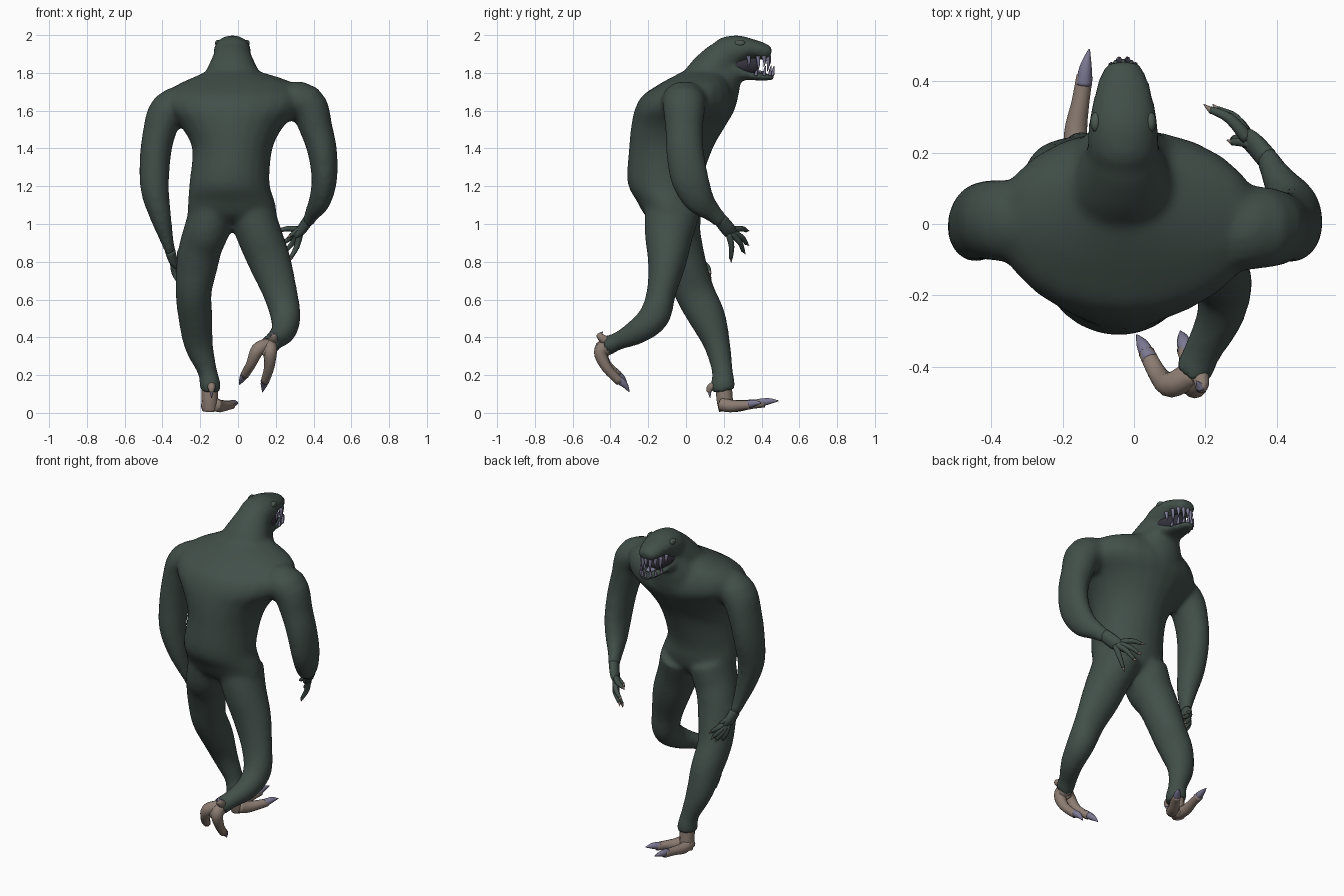
import bpy, bmesh, math
from mathutils import Vector


def material(name, rgb):
    m = bpy.data.materials.new(name)
    m.diffuse_color = (*rgb, 1)
    return m


GREEN = material("dark green hide", (0.054, 0.078, 0.067))
LID = material("eye green", (0.075, 0.1, 0.085))
SKIN = material("brown toe skin", (0.265, 0.205, 0.17))
CLAW = material("violet grey claw", (0.2, 0.19, 0.29))
MOUTH = material("dark mouth", (0.035, 0.032, 0.045))


def resample(pts, steps):
    """Catmull-Rom through (x, y, z, rx, ry) stations."""
    P = [pts[0]] + list(pts) + [pts[-1]]
    out = []
    for i in range(1, len(P) - 2):
        for s in range(steps):
            t = s / steps
            out.append([0.5 * (2 * b + (c - a) * t + (2 * a - 5 * b + 4 * c - d) * t * t
                               + (3 * b - a - 3 * c + d) * t ** 3)
                        for a, b, c, d in zip(*P[i - 1:i + 3])])
    out.append(list(pts[-1]))
    return out


def loft(bm, pts, sides=24, steps=4, level=False):
    """Closed elliptical tube through the stations; level keeps the rings horizontal."""
    pts = [p if len(p) == 5 else (*p, p[3]) for p in pts]
    st = resample(pts, steps)
    rings = []
    for i, p in enumerate(st):
        t = (Vector(st[min(i + 1, len(st) - 1)][:3]) - Vector(st[max(i - 1, 0)][:3])).normalized()
        if level:
            t = Vector((0, 0, 1))
        side = (Vector((1, 0, 0)) - t * t.x).normalized()
        up = t.cross(side)
        rings.append([bm.verts.new(Vector(p[:3]) + side * p[3] * math.cos(a) + up * p[4] * math.sin(a))
                      for a in (2 * math.pi * k / sides for k in range(sides))])
    new = []
    for r, q in zip(rings, rings[1:]):
        for k in range(sides):
            n = (k + 1) % sides
            new.append(bm.faces.new((r[k], r[n], q[n], q[k])))
    new.append(bm.faces.new(rings[0][::-1]))
    new.append(bm.faces.new(rings[-1]))
    bmesh.ops.recalc_face_normals(bm, faces=new)


def finish(name, bm, mat):
    me = bpy.data.meshes.new(name)
    bm.to_mesh(me)
    bm.free()
    me.materials.append(mat)
    for p in me.polygons:
        p.use_smooth = True
    ob = bpy.data.objects.new(name, me)
    bpy.context.collection.objects.link(ob)
    return ob


def tubes(name, mat, paths, sides=10):
    bm = bmesh.new()
    for p in paths:
        loft(bm, p, sides)
    return finish(name, bm, mat)


# Body: torso, neck, head, jaw and limbs fused into one smooth hide
X = -0.03
torso = [(X, -.08, 1.01, .15, .09), (X, -.085, 1.05, .23, .135), (-.035, -.095, 1.12, .23, .165),
         (-.045, -.115, 1.22, .212, .195), (X, -.08, 1.4, .213, .222), (X, -.04, 1.52, .275, .25),
         (-.02, -.005, 1.61, .36, .265), (-.012, .015, 1.68, .365, .245), (-.005, .045, 1.735, .32, .195),
         (-.01, .07, 1.775, .23, .15), (X, .1, 1.81, .13, .11)]
throat = [(X, .11, 1.64, .19, .16), (X, .14, 1.72, .165, .145), (X, .165, 1.78, .135, .125),
          (X, .185, 1.83, .105, .1), (X, .2, 1.87, .08, .08)]
neck = [(X, .06, 1.72, .17, .11), (X, .13, 1.8, .14, .115), (X, .19, 1.87, .108, .1), (X, .24, 1.9, .09, .08)]
skull = [(X, .15, 1.88, .07, .05), (X, .2, 1.895, .098, .09), (X, .28, 1.922, .097, .08),
         (X, .35, 1.928, .085, .052), (X, .41, 1.912, .068, .046), (X, .45, 1.9, .045, .034)]
jaw = [(X, .17, 1.79, .1, .09), (X, .26, 1.805, .09, .06), (X, .32, 1.79, .076, .028),
       (X, .4, 1.778, .058, .02), (X, .465, 1.78, .035, .018)]
arm_r = [(.22, -.01, 1.65, .105, .125), (.36, -.01, 1.635, .105, .115), (.415, -.01, 1.5, .087, .1),
         (.447, -.005, 1.38, .078, .1), (.457, .02, 1.24, .068, .1), (.435, .07, 1.13, .058, .082),
         (.395, .14, 1.06, .04, .052), (.37, .19, 1.01, .03, .042)]
arm_l = [(-.25, 0, 1.64, .105, .12), (-.37, .01, 1.6, .1, .115), (-.42, .01, 1.47, .086, .11),
         (-.44, 0, 1.33, .081, .103), (-.44, -.02, 1.18, .075, .085), (-.41, -.015, 1.04, .057, .066),
         (-.378, .01, .92, .037, .046), (-.358, .03, .85, .028, .036)]
leg_l = [(-.13, -.07, 1.08, .125, .15), (-.165, -.06, .97, .12, .14), (-.197, -.03, .88, .114, .12),
         (-.217, 0, .78, .11, .11), (-.235, .045, .64, .096, .106), (-.225, .115, .5, .09, .097),
         (-.208, .165, .36, .077, .07), (-.162, .193, .22, .052, .056), (-.148, .195, .15, .057, .066),
         (-.148, .2, .115, .053, .06)]
leg_r = [(.065, -.07, 1.08, .125, .15), (.11, -.09, .95, .12, .13), (.168, -.1, .8, .113, .103),
         (.222, -.13, .64, .092, .078), (.252, -.168, .51, .08, .082), (.24, -.26, .43, .066, .068),
         (.19, -.36, .38, .053, .048), (.165, -.42, .355, .056, .056)]
bm = bmesh.new()
loft(bm, torso, level=True)
loft(bm, throat, level=True)
for part in (neck, skull, jaw, arm_r, arm_l, leg_l, leg_r):
    loft(bm, part)
body = finish("body", bm, GREEN)
rm = body.modifiers.new("fuse", 'REMESH')
rm.mode = 'VOXEL'
rm.voxel_size = 0.014
rm.use_smooth_shade = True
sm = body.modifiers.new("soften", 'SMOOTH')
sm.factor = 0.5
sm.iterations = 10


# Hands: palm, four bent fingers, thumb, small brown nails
def hand(name, wrist, palm, tips, thumb):
    w, p = Vector(wrist), Vector(palm)
    mid = (Vector(tips[0]) + Vector(tips[3])) / 2
    fingers = [[(*w, .028, .038), (*p, .024, .04), (*p.lerp(mid, .3), .016, .03)]]
    nails = []
    for i, tip in enumerate(list(tips) + [thumb]):
        e = Vector(tip)
        base = p.lerp(e, .12) if i < 4 else w.lerp(p, .5)
        knuckle = base.lerp(e, .5) + Vector((.012 if w.x > 0 else -.012, .008, .008))
        near = base.lerp(e, .84)
        fingers.append([(*base, .019), (*knuckle, .015), (*near, .01)])
        nails.append([(*base.lerp(e, .8), .0095), (*near, .009), (*e, .001)])
    tubes(name, GREEN, fingers)
    tubes(name + "_nails", SKIN, nails, 8)


hand("right_hand", (.375, .18, 1.025), (.335, .225, .97),
     [(.195, .335, .965), (.22, .335, .885), (.24, .315, .84), (.27, .24, .795)], (.26, .235, .925))
hand("left_hand", (-.36, .03, .86), (-.345, .06, .81),
     [(-.255, .135, .735), (-.268, .135, .7), (-.285, .12, .68), (-.31, .085, .675)], (-.3, .105, .79))

# Planted foot: two long toes and a spur behind
tubes("left_foot", SKIN, [
    [(-.15, .2, .14, .043), (-.15, .205, .07, .043), (-.15, .215, .012, .04)],
    [(-.16, .19, .045, .036), (-.163, .26, .036, .032), (-.15, .34, .045, .025), (-.138, .415, .052, .023)],
    [(-.125, .19, .045, .036), (-.095, .24, .036, .033), (-.055, .3, .04, .026), (-.035, .34, .042, .023)],
    [(-.14, .165, .15, .022), (-.14, .13, .135, .02), (-.14, .122, .11, .012)]], 12)
tubes("left_foot_claws", CLAW, [
    [(-.14, .39, .053, .023), (-.135, .44, .062, .017), (-.125, .49, .064, .002)],
    [(-.042, .325, .043, .023), (-.02, .365, .052, .017), (0, .4, .052, .002)],
    [(-.14, .123, .12, .012), (-.14, .128, .08, .002)]])

# Raised foot: toes hang down and curl forward
tubes("right_foot", SKIN, [
    [(.17, -.4, .36, .045), (.155, -.435, .335, .042), (.13, -.44, .31, .03)],
    [(.16, -.42, .36, .036), (.105, -.45, .335, .036), (.07, -.425, .26, .027), (.035, -.36, .2, .023)],
    [(.17, -.42, .36, .036), (.17, -.452, .32, .036), (.165, -.42, .24, .027), (.142, -.35, .165, .023)],
    [(.185, -.42, .38, .025), (.19, -.45, .4, .02), (.185, -.462, .415, .014)]], 12)
tubes("right_foot_claws", CLAW, [
    [(.045, -.38, .22, .023), (.025, -.34, .185, .018), (.008, -.31, .15, .002)],
    [(.147, -.365, .18, .023), (.138, -.325, .15, .018), (.13, -.3, .11, .002)],
    [(.187, -.458, .41, .014), (.175, -.44, .43, .002)]])

# Mouth lining between the jaws
tubes("mouth_lining", MOUTH, [[(X, .22, 1.84, .08, .06), (X, .3, 1.838, .074, .055),
                               (X, .36, 1.836, .055, .05), (X, .385, 1.834, .04, .04)]], 16)
tubes("tongue", CLAW, [[(X, .28, 1.806, .04, .012), (X, .36, 1.806, .035, .01), (X, .42, 1.802, .018, .006)]])

# Teeth: cones along a U shaped jaw line
teeth = []
for k in range(9):
    a = math.pi * k / 8
    x, y = X + .066 * math.cos(a), .33 + .108 * math.sin(a) ** .8
    h = .055 + .025 * (k % 2)
    teeth.append([(x, y, 1.89, .012), (x, y + .004, 1.89 - h * .55, .008), (x, y, 1.885 - h, .001)])
for k in range(8):
    a = math.pi * (k + .5) / 8
    x, y = X + .06 * math.cos(a), .335 + .125 * math.sin(a) ** .8
    h = .03 + .018 * (k % 2)
    teeth.append([(x, y, 1.785, .009), (x, y + .004, 1.79 + h * .5, .007), (x, y + .008, 1.79 + h, .001)])
tubes("teeth", CLAW, teeth, 7)

# Eyes: flattened bulges on both sides of the skull
for s, side in ((-1, "left"), (1, "right")):
    bm = bmesh.new()
    bmesh.ops.create_uvsphere(bm, u_segments=16, v_segments=10, radius=1)
    bmesh.ops.scale(bm, vec=(.015, .028, .018), verts=bm.verts)
    bmesh.ops.translate(bm, vec=(X + s * .077, .285, 1.957), verts=bm.verts)
    finish(side + "_eye", bm, LID)
